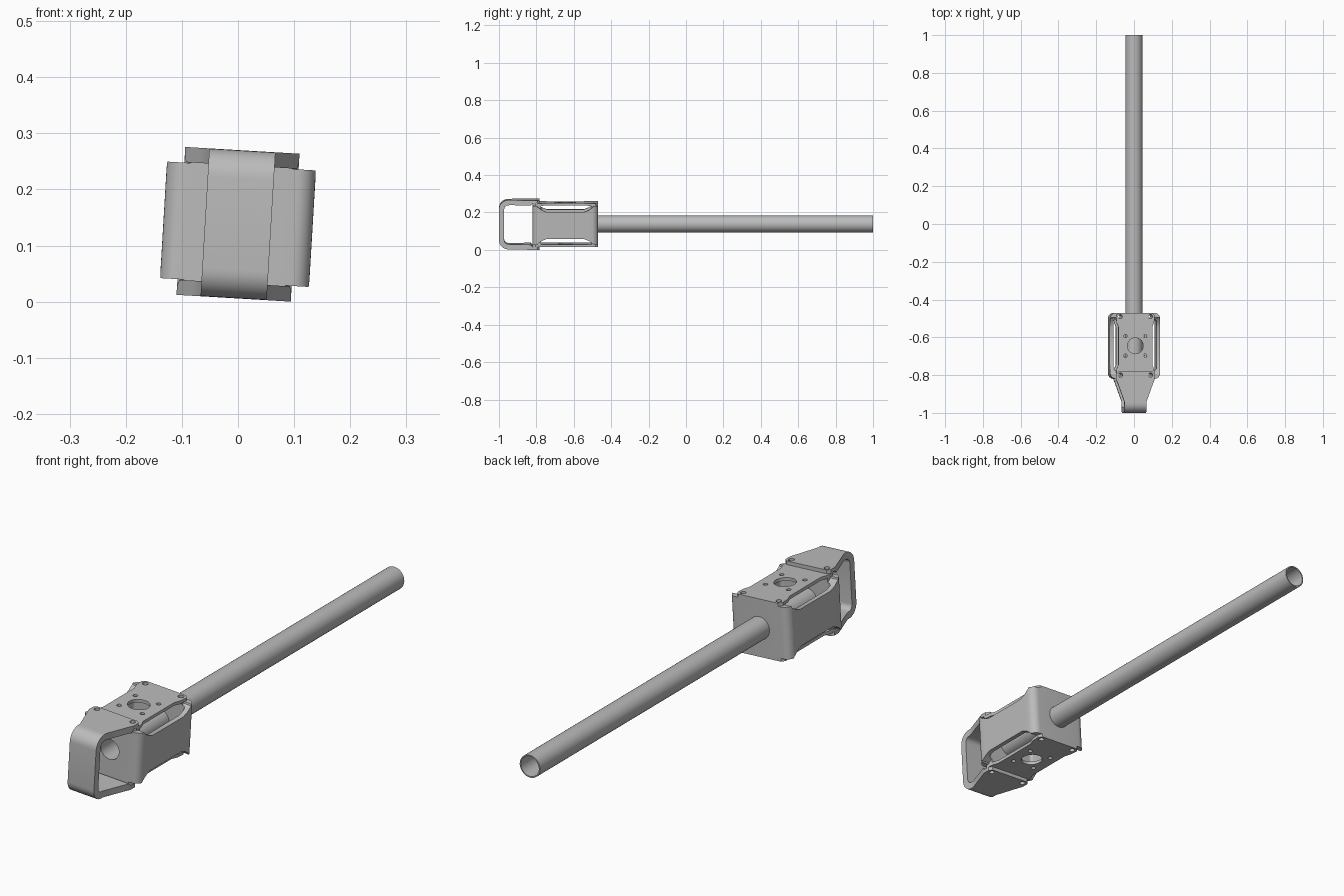
import bpy, bmesh, math
from mathutils import Matrix, Vector

if "Cube" in bpy.data.objects:
    bpy.data.objects.remove(bpy.data.objects["Cube"])

# One grey metal for everything
grey = bpy.data.materials.new("grey_metal")
grey.use_nodes = True
COLOUR = (0.5, 0.5, 0.5, 1)
grey.diffuse_color = COLOUR
grey.node_tree.nodes["Principled BSDF"].inputs["Base Color"].default_value = COLOUR

TILT = Matrix.Translation((0, 0, 0.138)) @ Matrix.Rotation(math.radians(3.4), 4, 'Y')
FRONT, BACK = -0.82, -0.47
MID = (FRONT + BACK) / 2
HALF_W, HALF_H = 0.133, 0.104
PLATE_TOP, STRAP_TOP = 0.117, 0.132
TUBE_R = 0.0455


def make(name, bm):
    bmesh.ops.recalc_face_normals(bm, faces=bm.faces)
    mesh = bpy.data.meshes.new(name)
    bm.to_mesh(mesh)
    bm.free()
    mesh.materials.append(grey)
    obj = bpy.data.objects.new(name, mesh)
    bpy.context.collection.objects.link(obj)
    return obj


def prism(name, points, offset):
    """Extrude a closed outline of 3D points along an offset."""
    bm = bmesh.new()
    face = bm.faces.new([bm.verts.new(p) for p in points])
    grown = bmesh.ops.extrude_face_region(bm, geom=[face])
    verts = [g for g in grown["geom"] if isinstance(g, bmesh.types.BMVert)]
    bmesh.ops.translate(bm, verts=verts, vec=offset)
    return make(name, bm)


def rounded_box(name, hx, y0, y1, hz, radius, steps=8):
    pts = []
    corners = [(hx, y1), (-hx, y1), (-hx, y0), (hx, y0)]
    for i, (x, y) in enumerate(corners):
        cx = x - math.copysign(radius, x)
        cy = y - radius if y == y1 else y + radius
        for s in range(steps + 1):
            a = math.pi / 2 * (i + s / steps)
            pts.append((cx + radius * math.cos(a), cy + radius * math.sin(a), -hz))
    return prism(name, pts, (0, 0, 2 * hz))


def rod(name, radius, centre, length, axis, sides=32):
    bm = bmesh.new()
    turn = Matrix.Rotation(math.pi / 2, 4, 'X') if axis == 'Y' else Matrix()
    bmesh.ops.create_cone(bm, cap_ends=True, segments=sides, radius1=radius, radius2=radius,
                          depth=length, matrix=Matrix.Translation(centre) @ turn)
    return make(name, bm)


def cut(obj, cutters):
    for c in cutters:
        m = obj.modifiers.new("cut", 'BOOLEAN')
        m.operation, m.solver, m.object = 'DIFFERENCE', 'EXACT', c
    bpy.context.view_layer.update()
    result = bpy.data.meshes.new_from_object(obj.evaluated_get(bpy.context.evaluated_depsgraph_get()))
    obj.modifiers.clear()
    obj.data = result


# Cutters: screw holes, centre holes, inside space, tube bore and side notches
screws = [rod("screw_cutter", 0.011, (x, y, 0), 0.4, 'Z', 16)
          for x in (-0.08, 0.08) for y in (-0.49, -0.8)]
small = [rod("small_hole_cutter", 0.009, (x, MID + y, 0), 0.4, 'Z', 16)
         for x in (-0.052, 0.052) for y in (-0.052, 0.052)]
centre = rod("centre_cutter", 0.042, (0, MID, 0), 0.4, 'Z')
bore = rod("bore_cutter", TUBE_R - 0.001, (0, MID, 0), 0.6, 'Y')
inside = rounded_box("inside_cutter", 0.114, FRONT + 0.045, BACK - 0.035, 0.2, 0.012)
notches = []
for s in (-1, 1):
    profile = [(-0.155, 0.12), (-0.148, 0.098), (-0.125, 0.082), (-0.1, 0.072), (0.1, 0.072),
               (0.125, 0.082), (0.148, 0.098), (0.155, 0.12)]
    notches.append(prism("notch_cutter", [(-0.2, MID + y, s * z) for y, z in profile], (0.4, 0, 0)))
# Keep the notches off the solid end blocks
keep = prism("notch_keep", [(-0.098, -1, -0.2), (0.098, -1, -0.2), (0.098, 0, -0.2), (-0.098, 0, -0.2)],
             (0, 0, 0.4))
for n in notches:
    cut(n, [keep])

parts = []

# Hollow clamp housing
housing = rounded_box("housing", HALF_W, FRONT, BACK, HALF_H, 0.032)
cut(housing, [inside, bore] + notches + screws)
parts.append(housing)

# Top and bottom cover plates, wider at the corner ears
quarter = [(0.09, 0.1), (0.1, 0.125), (0.102, 0.16), (0.09, 0.175)]
right = [(x, -y) for x, y in reversed(quarter)] + quarter
outline = right + [(-x, y) for x, y in reversed(right)]
for name, z in (("top_plate", HALF_H), ("bottom_plate", -PLATE_TOP)):
    plate = prism(name, [(x, MID + y, z) for x, y in outline], (0, 0, PLATE_TOP - HALF_H))
    cut(plate, [centre] + small + screws)
    parts.append(plate)

# Front strap: a U in side profile that narrows towards the front


def strap_width(y):
    t = min(max((y + 0.94) / 0.12, 0), 1)
    return 0.059 + t * 0.043


top = [((-0.782, STRAP_TOP), (-0.782, PLATE_TOP), 0.09),
       ((-0.794, STRAP_TOP), (-0.794, PLATE_TOP), 0.102),
       ((-0.82, STRAP_TOP), (-0.82, PLATE_TOP), 0.102),
       ((-0.83, STRAP_TOP), (-0.83, 0.105), 0.099)]
for y in (-0.85, -0.9, -0.94):
    top.append(((y, STRAP_TOP), (y, 0.105), strap_width(y)))
R_OUT, R_IN = 0.05, 0.022
for i in range(9):
    a = math.pi / 2 * (1 + i / 8)
    c, s = math.cos(a), math.sin(a)
    top.append(((-1 + R_OUT + R_OUT * c, STRAP_TOP - R_OUT + R_OUT * s),
                (-1 + R_OUT + R_IN * c, STRAP_TOP - R_OUT + R_IN * s), 0.059))
path = top + [((o[0], -o[1]), (i[0], -i[1]), w) for o, i, w in reversed(top)]
bm = bmesh.new()
rings = [[bm.verts.new(p) for p in ((-w, *o), (w, *o), (w, *i), (-w, *i))] for o, i, w in path]
for a, b in zip(rings, rings[1:]):
    for k in range(4):
        bm.faces.new((a[k], a[(k + 1) % 4], b[(k + 1) % 4], b[k]))
bm.faces.new(rings[0])
bm.faces.new(rings[-1])
strap = make("front_strap", bm)
cut(strap, screws[1::2])
parts.append(strap)

# Long open tube running through the housing
tube = rod("long_tube", TUBE_R, (0, (1 + FRONT) / 2, 0), 1 - FRONT, 'Y')
hollow = rod("hollow_cutter", TUBE_R - 0.005, (0, 0, 0), 3, 'Y')
cut(tube, [hollow])
parts.append(tube)

# Remove cutters, then tilt and shade the parts
for c in screws + small + notches + [centre, bore, inside, keep, hollow]:
    bpy.data.objects.remove(c)
bpy.ops.object.select_all(action='DESELECT')
for p in parts:
    p.data.transform(TILT)
    p.select_set(True)
bpy.context.view_layer.objects.active = parts[0]
bpy.ops.object.shade_smooth_by_angle(angle=math.radians(30))
